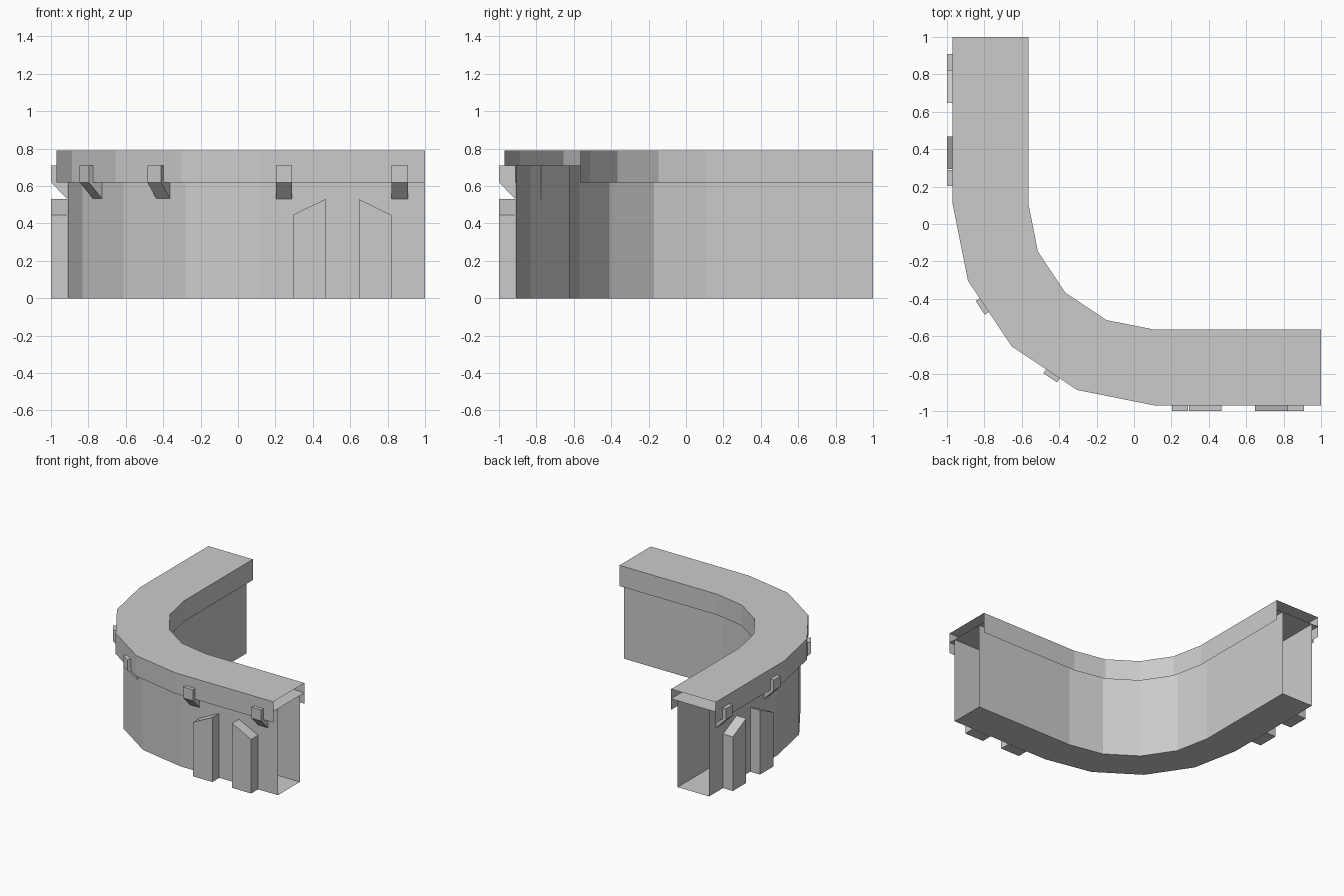
import bpy, bmesh
from math import cos, sin, pi
from mathutils import Vector

if "Cube" in bpy.data.objects:
    bpy.data.objects.remove(bpy.data.objects["Cube"])

C = 0.11          # arc centre (x = y)
UP = Vector((0, 0, 1))


def make(name, bm):
    mesh = bpy.data.meshes.new(name)
    bm.to_mesh(mesh)
    bm.free()
    ob = bpy.data.objects.new(name, mesh)
    bpy.context.collection.objects.link(ob)
    return ob


def path(r):
    """Plan line of the bend: straight arm, quarter turn in four facets, straight arm."""
    arc = [(C - r * cos(a), C - r * sin(a)) for a in (i * pi / 8 for i in range(5))]
    return [(C - r, 1)] + arc + [(1, C - r)]


def sweep(name, profile):
    """Open-ended strip through (radius, z) profile points."""
    bm = bmesh.new()
    rows = [[bm.verts.new((x, y, z)) for x, y in path(r)] for r, z in profile]
    for a, b in zip(rows, rows[1:]):
        for i in range(len(a) - 1):
            bm.faces.new((a[i], a[i + 1], b[i + 1], b[i]))
    return make(name, bm)


def prism(name, points, depth):
    """Closed prism from a 3D outline pushed along the depth vector."""
    bm = bmesh.new()
    face = bm.faces.new([bm.verts.new(p) for p in points])
    ext = bmesh.ops.extrude_face_region(bm, geom=[face], use_keep_orig=True)
    moved = [g for g in ext["geom"] if isinstance(g, bmesh.types.BMVert)]
    bmesh.ops.translate(bm, verts=moved, vec=depth)
    bmesh.ops.recalc_face_normals(bm, faces=bm.faces)
    return make(name, bm)


def swap(v):
    """Mirror across the diagonal x = y."""
    return Vector((v[1], v[0], v[2]))


def pair(name, points, depth):
    prism(name + "_front", points, depth)
    prism(name + "_side", [swap(p) for p in points], swap(depth))


# Hollow wall and overhanging cap, open at both ends
sweep("wall", [(0.735, 0.71), (0.735, 0), (1.02, 0), (1.02, 0.71)])
sweep("cap", [(1.08, 0.62), (1.08, 0.79), (0.675, 0.79), (0.675, 0.62)])
sweep("cap_underside", [(0.675, 0.71), (1.08, 0.71)])


# Brackets under the cap
def bracket(name, centre, angle):
    out = Vector((cos(angle), sin(angle), 0))
    along = UP.cross(out) * 0.088
    base = Vector(centre) - along / 2
    outline = [base - out * d + UP * z
               for d, z in ((0, 0.71), (0.088, 0.71), (0.088, 0.53), (0, 0.62))]
    pair(name, outline, along)


bracket("bracket_inner", (0.246, -1, 0), -pi / 2)
bracket("bracket_end", (0.866, -1, 0), -pi / 2)
bracket("bracket_corner", (-0.448, -0.822, 0), -pi / 2 - pi * 3 / 16)

# Buttresses with sloping tops, two per arm
for name, low, high in (("buttress_inner", 0.293, 0.467), ("buttress_end", 0.82, 0.646)):
    outline = [Vector((x, -1, z)) for x, z in ((low, 0), (high, 0), (high, 0.53), (low, 0.445))]
    pair(name, outline, Vector((0, 0.088, 0)))
